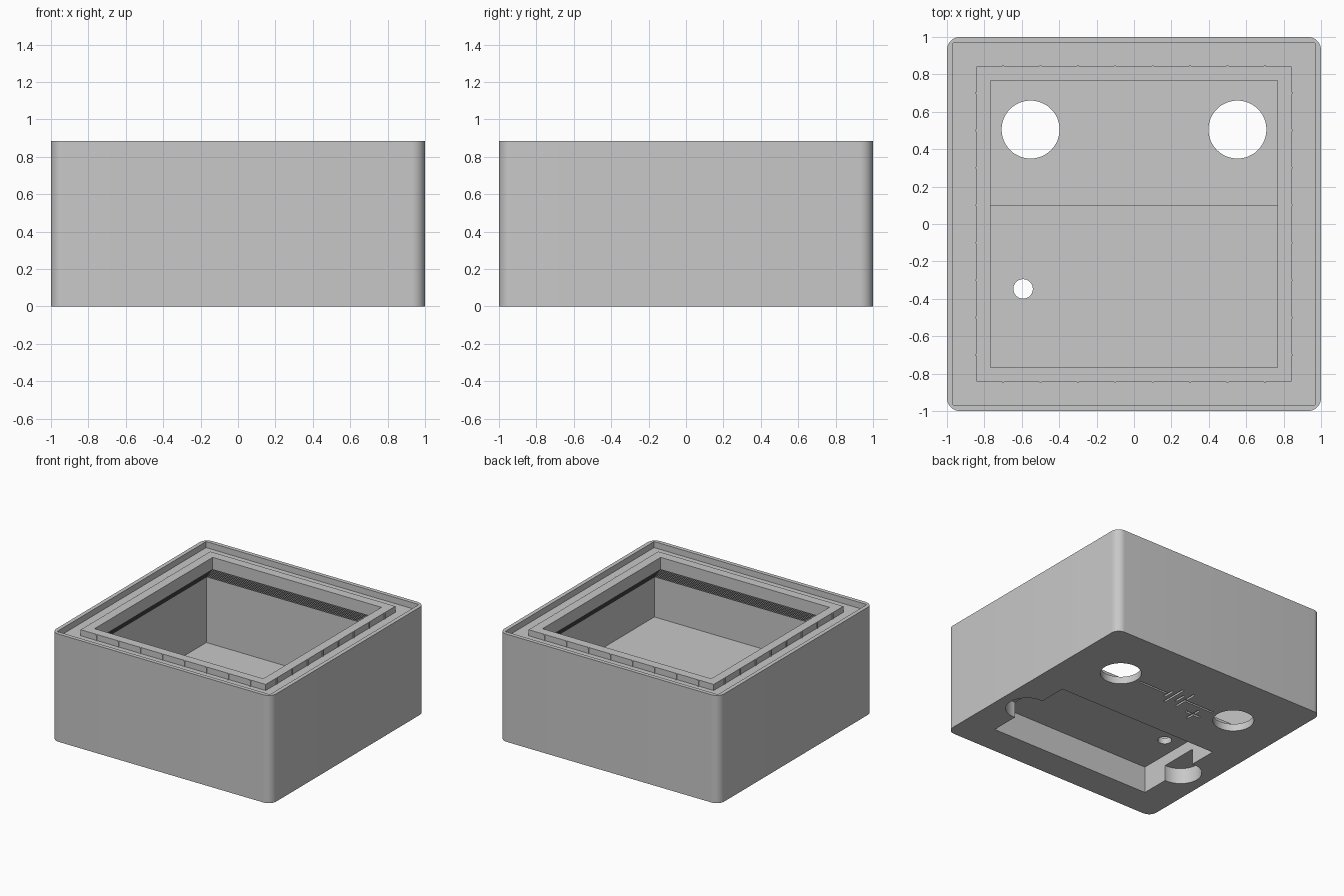
import bpy, bmesh, math
from mathutils import Matrix

cube = bpy.data.objects.get("Cube")
if cube:
    bpy.data.objects.remove(cube, do_unlink=True)

grey = bpy.data.materials.new("plain grey")
grey.use_nodes = True
grey.diffuse_color = (0.58, 0.58, 0.58, 1)
grey.node_tree.nodes["Principled BSDF"].inputs["Base Color"].default_value = (0.58, 0.58, 0.58, 1)

H = 0.885        # overall height
FLOOR = 0.06     # floor thickness
WALL = 0.96      # inner face of the walls
MOUTH = 0.767    # half width of the opening


def make_object(name, bm):
    bmesh.ops.recalc_face_normals(bm, faces=bm.faces)
    mesh = bpy.data.meshes.new(name)
    bm.to_mesh(mesh)
    bm.free()
    mesh.materials.append(grey)
    ob = bpy.data.objects.new(name, mesh)
    bpy.context.collection.objects.link(ob)
    return ob


def box(name, x0, x1, y0, y1, z0, z1):
    bm = bmesh.new()
    bmesh.ops.create_cube(bm, size=1)
    bmesh.ops.scale(bm, vec=(x1 - x0, y1 - y0, z1 - z0), verts=bm.verts)
    bmesh.ops.translate(bm, vec=((x0 + x1) / 2, (y0 + y1) / 2, (z0 + z1) / 2), verts=bm.verts)
    return make_object(name, bm)


def add_cylinder(bm, x, y, r, z0, z1, sides):
    bmesh.ops.create_cone(bm, cap_ends=True, segments=sides, radius1=r, radius2=r, depth=z1 - z0,
                          matrix=Matrix.Translation((x, y, (z0 + z1) / 2)))


def cylinder(name, x, y, r, z0, z1):
    bm = bmesh.new()
    add_cylinder(bm, x, y, r, z0, z1, 48)
    return make_object(name, bm)


def square_outline(half, radius):
    """Points of a square, with rounded corners when radius is given."""
    steps = 10 if radius else 0
    points = []
    for corner in range(4):
        mid = math.radians(45 + 90 * corner)
        cx = math.copysign(half - radius, math.cos(mid))
        cy = math.copysign(half - radius, math.sin(mid))
        for i in range(steps + 1):
            a = math.radians(90 * corner + 90 * i / max(steps, 1))
            points.append((cx + radius * math.cos(a), cy + radius * math.sin(a)))
    return points


def square_stack(name, section, radius=0):
    """Closed solid through square outlines given as (half width, height)."""
    bm = bmesh.new()
    rings = [[bm.verts.new((x, y, z)) for x, y in square_outline(half, radius)]
             for half, z in section]
    for low, high in zip(rings, rings[1:]):
        for i in range(len(low)):
            bm.faces.new((low[i - 1], low[i], high[i], high[i - 1]))
    bm.faces.new(rings[0])
    bm.faces.new(rings[-1])
    return make_object(name, bm)


def combine(target, tool, operation):
    mod = target.modifiers.new(operation.lower(), "BOOLEAN")
    mod.operation = operation
    mod.solver = "EXACT"
    mod.object = tool
    bpy.context.view_layer.objects.active = target
    bpy.ops.object.modifier_apply(modifier=mod.name)
    bpy.data.objects.remove(tool, do_unlink=True)


# Rounded block with a sunken top and a raised ring
case = square_stack("case", [(1, 0), (1, H)], 0.07)
combine(case, square_stack("tray_cutter", [(0.967, H - 0.05), (0.967, H + 0.2)]), "DIFFERENCE")
combine(case, square_stack("ring", [(0.841, H - 0.2), (0.841, H)]), "UNION")

# Cavity: straight walls, stepped overhang, narrower mouth
steps = 16
size = (WALL - MOUTH) / steps
cavity = [(WALL, FLOOR)]
for i in range(steps):
    z = H - 0.1 - (steps - 1 - i) * size
    cavity += [(WALL - i * size, z), (WALL - (i + 1) * size, z)]
cavity.append((MOUTH, H + 0.1))
combine(case, square_stack("cavity_cutter", cavity), "DIFFERENCE")

# Raised floor over the battery bay
combine(case, box("bay_roof", -0.968, 0.968, -0.968, 0.1, 0.02, 0.27), "UNION")

# Battery bay with finger notches, and the through holes
cutters = [box("bay_cutter", -0.738, 0.738, -0.752, 0.04, -0.1, 0.22),
           cylinder("wire_hole_cutter", -0.593, -0.347, 0.052, -0.1, 0.5)]
for side in (-1, 1):
    cutters.append(cylinder("notch_cutter", side * 0.755, -0.355, 0.16, -0.1, 0.13))
    cutters.append(cylinder("socket_hole_cutter", side * 0.553, 0.505, 0.155, -0.1, 0.3))

# Engraved battery symbol under the floor: leads, plates and plus sign
marks = [(0.22, 0.5, 0.28, 0.016), (-0.22, 0.5, 0.28, 0.016),
         (-0.26, 0.38, 0.14, 0.02), (-0.26, 0.38, 0.02, 0.14)]
for i, x in enumerate((0.08, 0.03, -0.03, -0.08)):
    marks.append((x, 0.5, 0.018, 0.1 if i % 2 == 0 else 0.22))
for x, y, w, d in marks:
    cutters.append(box("mark_cutter", x - w / 2, x + w / 2, y - d / 2, y + d / 2, -0.05, 0.015))
for cutter in cutters:
    combine(case, cutter, "DIFFERENCE")

# Small grip ribs around the raised ring
bm = bmesh.new()
for i in range(8):
    t = -0.7 + 0.2 * i
    for side in (-0.84, 0.84):
        for x, y in ((t, side), (side, t)):
            add_cylinder(bm, x, y, 0.008, H - 0.055, H - 0.002, 10)
ribs = make_object("grip_ribs", bm)

# Smooth the round corners and holes, keep edges sharp
bpy.ops.object.select_all(action="DESELECT")
for ob in (case, ribs):
    ob.select_set(True)
bpy.context.view_layer.objects.active = case
bpy.ops.object.shade_smooth_by_angle(angle=math.radians(30))
